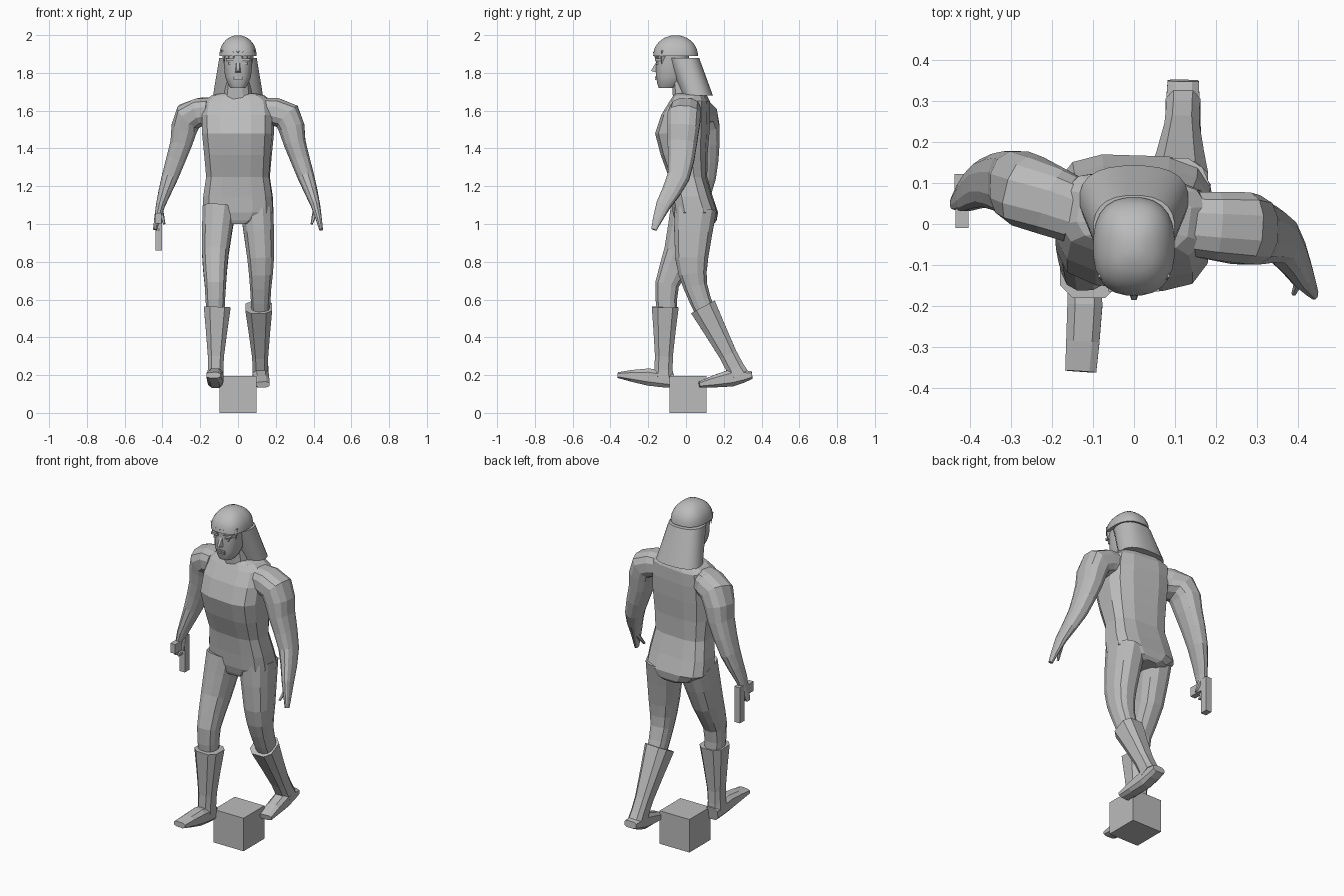
import bpy, bmesh
from math import cos, sin, pi, radians, copysign
from mathutils import Vector

if "Cube" in bpy.data.objects:
    bpy.data.objects.remove(bpy.data.objects["Cube"])

grey = bpy.data.materials.new("plain grey")
grey.use_nodes = True
grey.diffuse_color = (.5, .5, .5, 1)
grey.node_tree.nodes["Principled BSDF"].inputs["Base Color"].default_value = grey.diffuse_color

SIDEWAYS, DEPTH, UP = Vector((1, 0, 0)), Vector((0, 1, 0)), Vector((0, 0, 1))


def finish(name, bm, smooth=False):
    """Turn a bmesh into a named grey object."""
    bmesh.ops.recalc_face_normals(bm, faces=bm.faces)
    mesh = bpy.data.meshes.new(name)
    bm.to_mesh(mesh)
    bm.free()
    mesh.materials.append(grey)
    obj = bpy.data.objects.new(name, mesh)
    bpy.context.collection.objects.link(obj)
    if smooth:
        bpy.ops.object.select_all(action='DESELECT')
        obj.select_set(True)
        bpy.context.view_layer.objects.active = obj
        bpy.ops.object.shade_smooth_by_angle(angle=radians(35))


def subdivide(keys):
    """Add a smoothly interpolated ring between each pair of keys."""
    keys = [Vector(key) for key in keys]
    result = [keys[0]]
    for i in range(len(keys) - 1):
        start, end = keys[i], keys[i + 1]
        before, after = keys[max(i - 1, 0)], keys[min(i + 2, len(keys) - 1)]
        result += [((start + end) * 9 - before - after) / 16, end]
    return result


def sweep(name, keys, sides=12, power=2.5, across=SIDEWAYS, flat=False, twist=0, smooth=False):
    """Skin rounded rings along a path; a key is x, y, z, half width, half depth.
    Rings follow the path, or stay level when flat."""
    bm = bmesh.new()
    rings = subdivide(keys)
    last = len(rings) - 1
    loops = []
    for n, (x, y, z, width, depth) in enumerate(rings):
        along = UP
        if not flat:
            along = Vector(rings[min(n + 1, last)][:3]) - Vector(rings[max(n - 1, 0)][:3])
            along.normalize()
        u = across + DEPTH * twist * n / last
        u = (u - along * u.dot(along)).normalized()
        v = along.cross(u)
        loop = []
        for i in range(sides):
            angle = 2 * pi * (i + .5) / sides
            c, s = cos(angle), sin(angle)
            c, s = copysign(abs(c) ** (2 / power), c), copysign(abs(s) ** (2 / power), s)
            loop.append(bm.verts.new(Vector((x, y, z)) + u * width * c + v * depth * s))
        loops.append(loop)
    for low, high in zip(loops, loops[1:]):
        for i in range(sides):
            bm.faces.new((low[i - 1], low[i], high[i], high[i - 1]))
    bm.faces.new(loops[0])
    bm.faces.new(loops[-1])
    finish(name, bm, smooth)


def box(name, centre, size):
    """Plain block."""
    bm = bmesh.new()
    bmesh.ops.create_cube(bm, size=1)
    bmesh.ops.scale(bm, vec=size, verts=bm.verts)
    bmesh.ops.translate(bm, vec=centre, verts=bm.verts)
    finish(name, bm)


def wedge(name, points):
    """Convex solid around a few points."""
    bm = bmesh.new()
    for point in points:
        bm.verts.new(point)
    bmesh.ops.convex_hull(bm, input=bm.verts)
    finish(name, bm)


def arm(word, side, swing):
    """Arm from shoulder to fingertips; swing lists how far back each joint sits."""
    joints = [(.14, 1.6, .08, .07), (.26, 1.57, .09, .08), (.3, 1.43, .08, .06),
              (.36, 1.25, .06, .045), (.41, 1.1, .04, .025), (.44, .97, .015, .01)]
    sweep(word + "_arm", [(side * x, y, z, depth, width)
                          for (x, z, depth, width), y in zip(joints, swing)], across=DEPTH)
    # Thumb branches off the wrist towards the body
    wrist, tip = swing[-2], swing[-1]
    sweep(word + "_thumb", [(side * .41, wrist, 1.07, .015, .015),
                            (side * .39, tip, 1, .006, .006)], sides=6, across=DEPTH)


def leg(word, side, joints):
    """Leg from hip to calf, given the depth and height of each joint."""
    shape = [(.1, .09, .115), (.12, .073, .09), (.12, .058, .065), (.12, .05, .055)]
    sweep(word + "_leg", [(side * x, y, z, width, depth)
                          for (x, width, depth), (y, z) in zip(shape, joints)])


def boot(word, side, cuff, ankle, heel, arch, toe, heel_height):
    """Tapered shaft with a loose cuff, and a foot running from heel to toe."""
    cuff, ankle = Vector((side * .11, *cuff)), Vector((side * .12, *ankle))
    sweep(word + "_boot_shaft", [(*cuff, .075, .075), (*cuff.lerp(ankle, .7), .045, .05),
                                 (*ankle, .045, .055)], sides=8, power=3)
    sweep(word + "_boot_foot", [(side * .12, *heel, .04, heel_height),
                                (side * .12, *arch, .045, .048),
                                (side * .13, *toe, .04, .016)], sides=8, power=3)


# Block under the figure
box("base_block", (0, .01, .0975), (.195, .195, .195))

# Torso, twisted a little towards the shoulders
sweep("torso", [(0, .05, 1, .07, .1), (0, .05, 1.06, .19, .12), (0, .01, 1.25, .17, .1),
                (0, -.02, 1.48, .19, .14), (0, .02, 1.65, .18, .1), (0, .02, 1.69, .1, .07)],
      power=3.2, flat=True, twist=-.15)
sweep("neck", [(0, .01, 1.65, .08, .08), (0, -.02, 1.8, .06, .06)], flat=True)

# Left arm swings forward, right arm back
arm("left", 1, (0, -.01, -.02, -.04, -.12, -.17))
arm("right", -1, (.03, .08, .1, .1, .07, .05))

# Pistol held muzzle down in the right hand
box("pistol_slide", (-.42, .1, .965), (.036, .045, .21))
box("pistol_grip", (-.42, .035, 1.03), (.032, .09, .055))
box("pistol_guard", (-.42, .06, .97), (.01, .04, .01))

# Striding legs: right one leads, left one trails
leg("right", -1, [(.03, 1.08), (-.03, .85), (-.1, .68), (-.1, .54)])
leg("left", 1, [(.05, 1.08), (.03, .82), (.05, .67), (.1, .54)])
boot("right", -1, cuff=(-.11, .56), ankle=(-.12, .19), heel=(-.07, .17), arch=(-.2, .19),
     toe=(-.36, .2), heel_height=.04)
boot("left", 1, cuff=(.09, .56), ankle=(.28, .2), heel=(.35, .2), arch=(.24, .185),
     toe=(.07, .15), heel_height=.02)

# Head with nose, lips, brows and eyes
sweep("head", [(0, -.1, 1.72, .04, .045), (0, -.08, 1.78, .07, .08), (0, -.07, 1.92, .08, .09)],
      sides=16, flat=True, smooth=True)
wedge("nose", [(side * x, y, z) for side in (1, -1) for x, y, z in
               ((.01, -.15, 1.87), (.018, -.15, 1.8), (.006, -.186, 1.81))])
for name, height in (("upper_lip", 1.778), ("lower_lip", 1.766)):
    box(name, (0, -.15, height), (.05, .03, .008))
for word, side in (("left", 1), ("right", -1)):
    box(word + "_brow", (side * .04, -.145, 1.87), (.045, .04, .012))
    box(word + "_eye", (side * .035, -.145, 1.85), (.028, .03, .01))

# Long flared hair below a dome that overhangs the forehead
sweep("long_hair", [(0, .06, 1.68, .133, .083), (0, -.015, 1.88, .1, .085)],
      sides=24, flat=True, smooth=True)
dome = [radians(angle) for angle in range(0, 90, 20)]
sweep("hair_cap", [(0, -.055, 1.89 + .11 * sin(t), .1 * cos(t), .12 * cos(t)) for t in dome],
      sides=24, flat=True, smooth=True)

# Ragged locks along the forehead
for i in range(-3, 4):
    x, y = i * .025, -.165 + i * i * .004
    tip = 1.885 - (i % 2) * .02 - abs(i) * .006
    wedge("fringe_lock", [(x - .014, y, 1.92), (x + .014, y, 1.92), (x, y - .01, 1.91),
                          (x, y + .03, 1.91), (x, y, tip)])
